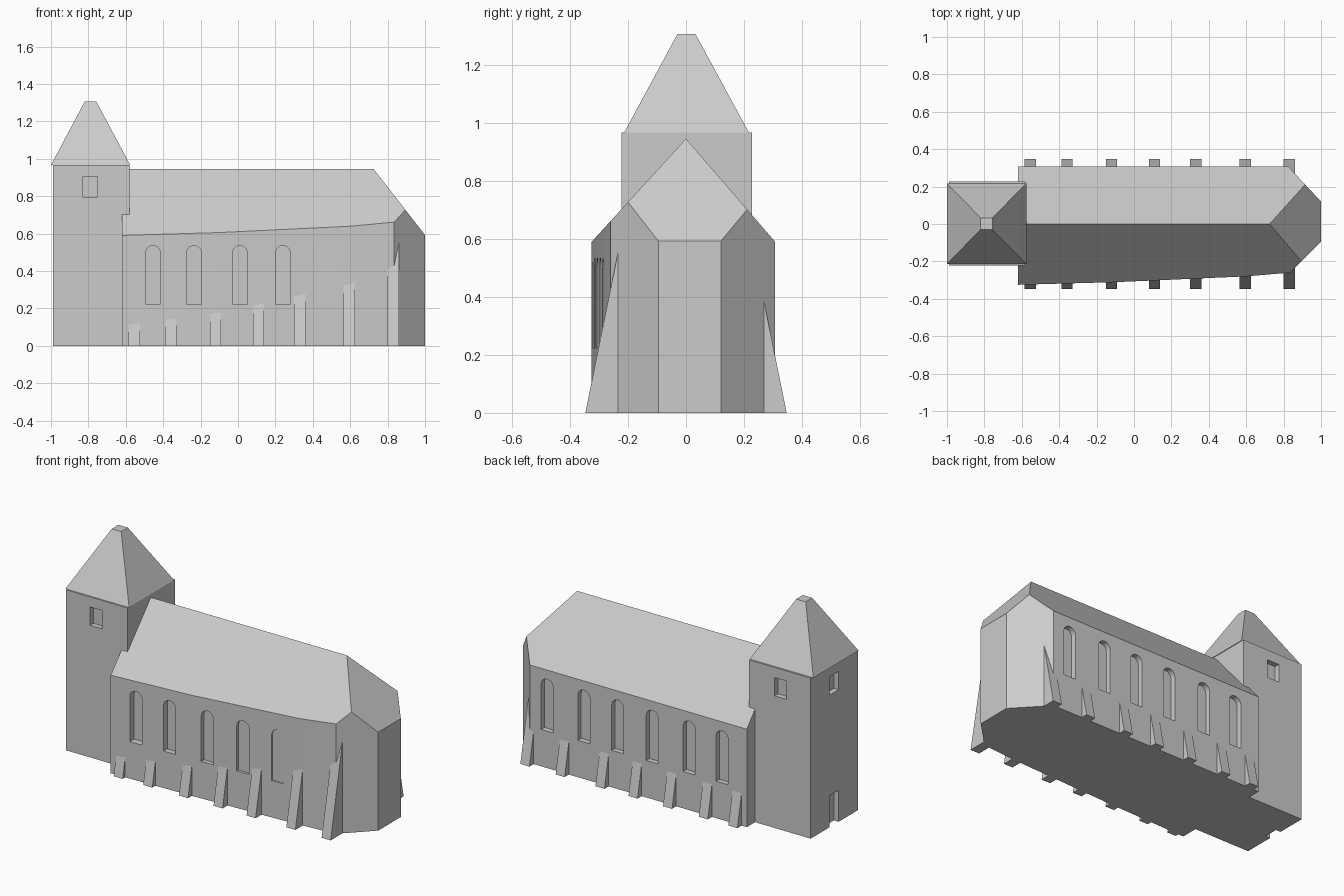
import bpy, bmesh, math
from mathutils import Vector

if "Cube" in bpy.data.objects:
    bpy.data.objects.remove(bpy.data.objects["Cube"])

stone = bpy.data.materials.new("pale_grey_stone")
stone.diffuse_color = (0.6, 0.6, 0.6, 1)
stone.use_nodes = True
stone.node_tree.nodes["Principled BSDF"].inputs["Base Color"].default_value = stone.diffuse_color


def finish(name, bm):
    """Turn a bmesh into a flat shaded object."""
    bmesh.ops.recalc_face_normals(bm, faces=bm.faces)
    mesh = bpy.data.meshes.new(name)
    bm.to_mesh(mesh)
    bm.free()
    mesh.materials.append(stone)
    ob = bpy.data.objects.new(name, mesh)
    bpy.context.collection.objects.link(ob)
    return ob


def prism(bm, pts, offset):
    """Extrude a polygon of 3D points along an offset."""
    face = bm.faces.new([bm.verts.new(p) for p in pts])
    ext = bmesh.ops.extrude_face_region(bm, geom=[face])["geom"]
    verts = [v for v in ext if isinstance(v, bmesh.types.BMVert)]
    bmesh.ops.translate(bm, verts=verts, vec=offset)


def box(bm, x0, x1, y0, y1, z0, z1):
    prism(bm, [(x0, y0, z0), (x1, y0, z0), (x1, y1, z0), (x0, y1, z0)], (0, 0, z1 - z0))


def cut(target, cutter):
    """Carve the cutter out of the target, leaving the cutter hidden."""
    cutter.hide_render = True
    mod = target.modifiers.new("openings", "BOOLEAN")
    mod.object, mod.operation, mod.solver = cutter, "DIFFERENCE", "EXACT"
    bpy.context.view_layer.objects.active = target
    bpy.ops.object.modifier_apply(modifier=mod.name)
    bpy.data.objects.remove(cutter)


# Nave: footprint with angled apse, sliced by two roof slopes and an end hip
bm = bmesh.new()
footprint = [(-0.62, -0.325), (-0.1, -0.311), (0.6, -0.28), (0.835, -0.26),
             (1.0, -0.095), (1.0, 0.12), (0.825, 0.307), (-0.62, 0.307)]
prism(bm, [(x, y, 0) for x, y in footprint], (0, 0, 1.2))
slopes = [((0, 0, 0.945), (0, -0.355, 0.325)),
          ((0, 0, 0.945), (0, 0.355, 0.307)),
          ((1.0, 0, 0.592), (0.353, 0, 0.275))]
for co, no in slopes:
    bmesh.ops.bisect_plane(bm, geom=bm.verts[:] + bm.edges[:] + bm.faces[:],
                           plane_co=co, plane_no=no, clear_outer=True)
    rim = [e for e in bm.edges if e.is_boundary]
    bmesh.ops.contextual_create(bm, geom=rim)
nave = finish("nave", bm)

# Arched window recesses on both long walls
bm = bmesh.new()
for cx in (-0.455, -0.235, 0.01, 0.24, 0.465, 0.71):
    for y, depth in ((-0.5, 0.22), (0.275, 0.225)):
        arch = [(cx - 0.04, y, 0.222), (cx + 0.04, y, 0.222)]
        for i in range(11):
            a = math.pi * i / 10
            arch.append((cx + 0.04 * math.cos(a), y, 0.495 + 0.04 * math.sin(a)))
        prism(bm, arch, (0, depth, 0))
cut(nave, finish("window_cutter", bm))

# Sloped buttresses along both sides
bm = bmesh.new()
for cx in (-0.555, -0.358, -0.12, 0.11, 0.33, 0.595, 0.83):
    for s in (-1, 1):
        wedge = [(0.347, 0), (0.235, 0.55), (0.2, 0.55), (0.2, 0)]
        prism(bm, [(cx - 0.03, s * y, z) for y, z in wedge], (0.06, 0, 0))
finish("buttresses", bm)

# Tower with recessed windows on three sides and a west door
bm = bmesh.new()
box(bm, -0.99, -0.58, -0.222, 0.228, 0, 0.966)
tower = finish("tower", bm)
bm = bmesh.new()
box(bm, -0.83, -0.75, -0.4, -0.19, 0.795, 0.905)
box(bm, -0.83, -0.75, 0.196, 0.4, 0.795, 0.905)
box(bm, -1.2, -0.958, -0.037, 0.05, 0.795, 0.905)
box(bm, -1.2, -0.958, -0.037, 0.05, -0.1, 0.19)
cut(tower, finish("tower_cutter", bm))

# Truncated pyramid tower roof
bm = bmesh.new()
box(bm, -1.0, -0.576, -0.213, 0.217, 0.966, 1.305)
for v in bm.verts:
    if v.co.z > 1.2:
        v.co.x = -0.82 if v.co.x < -0.8 else -0.757
        v.co.y = -0.03 if v.co.y < 0 else 0.033
finish("tower_roof", bm)
